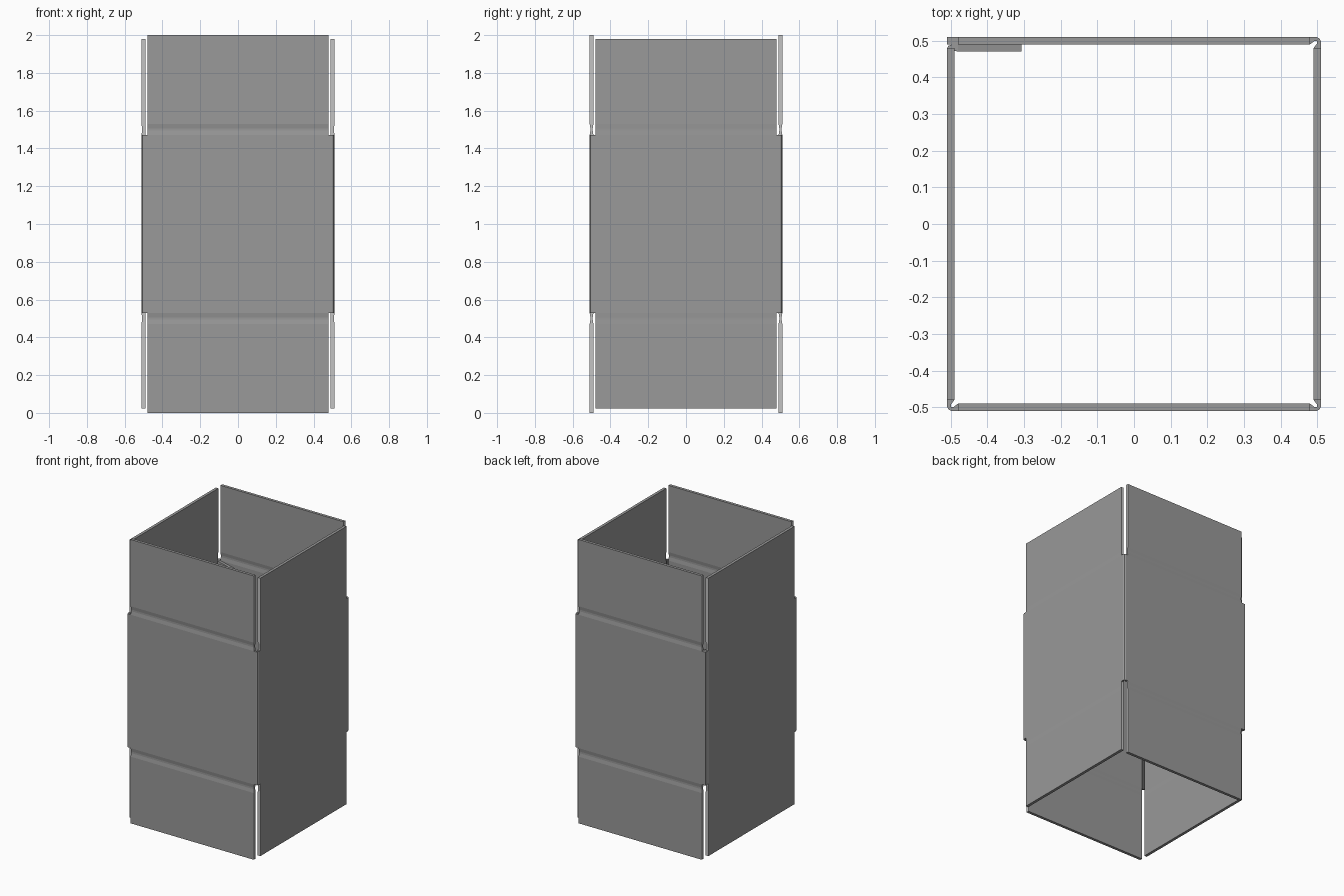
import bpy, bmesh, math
from mathutils import Matrix

if "Cube" in bpy.data.objects:
    bpy.data.objects.remove(bpy.data.objects["Cube"])

OUT, INN = 0.51, 0.49          # outer and inner wall distances
HALF = 0.48                    # half width of each panel
LOW, HIGH = 0.53, 1.47         # body between the flap creases


def colour(name, v):
    m = bpy.data.materials.new(name)
    m.diffuse_color = (v, v, v, 1)
    m.use_nodes = True
    m.node_tree.nodes["Principled BSDF"].inputs["Base Color"].default_value = m.diffuse_color
    return m


grey = colour("cardboard_grey", 0.319)
light = colour("cut_edge_grey", 0.55)


def finish(name, bm):
    bmesh.ops.recalc_face_normals(bm, faces=bm.faces)
    me = bpy.data.meshes.new(name)
    bm.to_mesh(me)
    bm.free()
    me.materials.append(grey)
    me.materials.append(light)
    ob = bpy.data.objects.new(name, me)
    bpy.context.collection.objects.link(ob)
    return ob


def panel(name, angle, bottom, top, crease, depth):
    """Wall with both flaps, pinched along the fold lines."""
    mid = crease / 2
    rows = [(bottom, 0), (LOW - crease, 0), (LOW - mid - 0.006, depth),
            (LOW - mid + 0.006, depth), (LOW, 0), (HIGH, 0),
            (HIGH + mid - 0.006, depth), (HIGH + mid + 0.006, depth),
            (HIGH + crease, 0), (top, 0)]
    bm = bmesh.new()
    rings = []
    for z, pinch in rows:
        o, i = -OUT + pinch, -INN - pinch
        rings.append([bm.verts.new(p) for p in
                      ((-HALF, o, z), (HALF, o, z), (HALF, i, z), (-HALF, i, z))])
    for k, (a, b) in enumerate(zip(rings, rings[1:])):
        for j in range(4):
            if rows[k][0] == LOW and j in (1, 3):
                continue       # body ends run on into the corner folds
            n = (j + 1) % 4
            face = bm.faces.new((a[j], a[n], b[n], b[j]))
            face.material_index = j % 2     # flap ends show the light cut edge
    bm.faces.new(rings[0])
    bm.faces.new(rings[-1])
    bmesh.ops.rotate(bm, verts=bm.verts, matrix=Matrix.Rotation(angle, 3, 'Z'))
    return finish(name, bm)


def strip(name, outer, inner, angle=0, taper=0, cap_end=False):
    """Upright sheet following matching outer and inner outlines."""
    bm = bmesh.new()
    cols = []
    for k, (o, i) in enumerate(zip(outer, inner)):
        t = taper if k == len(outer) - 1 else 0
        cols.append([bm.verts.new((p[0], p[1], z)) for p, z in
                     ((o, LOW + t), (i, LOW + t), (i, HIGH - t), (o, HIGH - t))])
    for a, b in zip(cols, cols[1:]):
        for j in range(4):
            n = (j + 1) % 4
            bm.faces.new((a[j], a[n], b[n], b[j]))
    if cap_end:
        bm.faces.new(cols[-1])
    bmesh.ops.rotate(bm, verts=bm.verts, matrix=Matrix.Rotation(angle, 3, 'Z'))
    return finish(name, bm)


# Four walls: front and back flaps are longer and more deeply creased
for name, quarter, bottom, top, crease, depth in (
        ("front_panel", 0, 0.0, 2.0, 0.06, 0.004),
        ("right_panel", 1, 0.022, 1.98, 0.06, 0.001),
        ("back_panel", 2, 0.0, 2.0, 0.06, 0.004),
        ("left_panel", 3, 0.022, 1.98, 0.06, 0.001)):
    panel(name, quarter * math.pi / 2, bottom, top, crease, depth)

# Three folded corners, notched on the inside
fold_out = [(HALF, -OUT), (0.497, -OUT), (0.506, -0.506), (OUT, -0.497), (OUT, -HALF)]
fold_in = [(HALF, -INN), (0.492, -0.499), (0.499, -0.499), (0.499, -0.492), (INN, -HALF)]
for name, quarter in (("front_right_fold", 0), ("back_right_fold", 1), ("front_left_fold", 3)):
    strip(name, fold_out, fold_in, quarter * math.pi / 2)

# Free end of the back wall, overlapping the glue tab
strip("back_panel_end", [(-HALF, OUT), (-OUT, OUT)], [(-HALF, INN), (-OUT, INN)], cap_end=True)

# Glue tab folded from the left wall, tapered at its tip
strip("glue_tab",
      [(-OUT, HALF - 0.001), (-0.506, 0.486), (-0.497, INN - 0.001), (-0.48, INN - 0.001), (-0.307, INN - 0.001)],
      [(-INN, 0.472), (-INN, 0.473), (-0.488, 0.472), (-0.48, 0.47), (-0.307, 0.47)],
      taper=0.04, cap_end=True)
